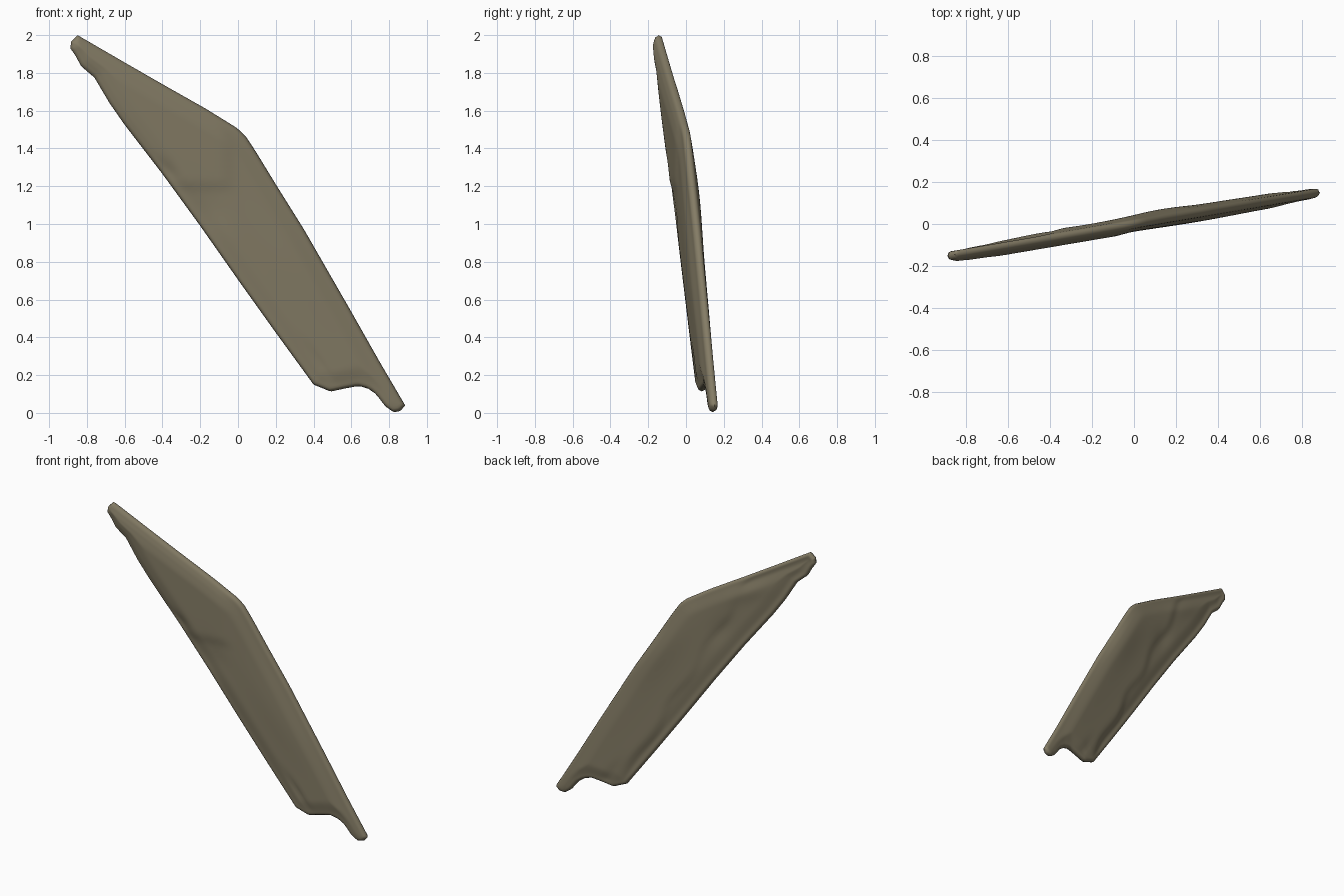
import bpy, bmesh, math
from mathutils import Vector

if "Cube" in bpy.data.objects:
    bpy.data.objects.remove(bpy.data.objects["Cube"])

# Four outline edges of the slab in the front view (x, z)
LEFT = [(-.887, 1.93), (-.86, 1.89), (-.83, 1.835), (-.76, 1.775), (-.68, 1.64), (-.6, 1.525),
        (-.4, 1.265), (-.2, .99), (0, .705), (.2, .425), (.4, .15)]
RIGHT = [(-.85, 2.0), (-.6, 1.855), (-.4, 1.74), (-.17, 1.61), (0, 1.505), (.04, 1.465), (.09, 1.39),
         (.2, 1.21), (.35, .97), (.6, .535), (.75, .27), (.885, .04)]
TOP = [(-.887, 1.93), (-.884, 1.965), (-.85, 2.0)]
BOTTOM = [(.4, .15), (.49, .113), (.57, .13), (.64, .143), (.69, .128), (.73, .1), (.78, .035),
          (.825, .003), (.86, .01), (.885, .04)]


def sampler(points):
    """Return a function giving the point at fraction t along a polyline."""
    pts = [Vector(p) for p in points]
    lens = [(b - a).length for a, b in zip(pts, pts[1:])]
    total = sum(lens)

    def at(t):
        d = t * total
        for a, b, l in zip(pts, pts[1:], lens):
            if d <= l:
                return a.lerp(b, d / l)
            d -= l
        return pts[-1].copy()
    return at


left, right, top, bottom = map(sampler, (LEFT, RIGHT, TOP, BOTTOM))
outline = [Vector(p) for p in LEFT + BOTTOM[1:] + RIGHT[-2::-1] + TOP[1:2]]
segments = list(zip(outline, outline[1:] + outline[:1]))


def coons(u, v):
    """Blend the four edges into a sheet; u runs across, v runs down."""
    ruled = left(v).lerp(right(v), u) + top(u).lerp(bottom(u), v)
    corners = left(0).lerp(right(0), u).lerp(left(1).lerp(right(1), u), v)
    return ruled - corners


def edge_distance(p):
    best = 9
    for a, b in segments:
        d = b - a
        t = max(0, min(1, (p - a).dot(d) / d.length_squared))
        best = min(best, (p - a - d * t).length)
    return best


def smooth(a, b, x):
    t = max(0, min(1, (x - a) / (b - a)))
    return t * t * (3 - 2 * t)


def bump(p, x, z, long, wide, angle, height):
    """Soft oval swelling or hollow."""
    d = p - Vector((x, z))
    c, s = math.cos(angle), math.sin(angle)
    return height * math.exp(-((d.x * c + d.y * s) / long) ** 2 - ((d.y * c - d.x * s) / wide) ** 2)


# Bumps and hollows: x, z, length, width, angle, height
GRAIN = math.radians(-55)
FRONT = [(-.15, 1.08, .12, .07, GRAIN, -.007), (.3, .75, .4, .1, GRAIN, .006),
         (.43, .27, .12, .018, GRAIN, -.008), (-.37, 1.27, .07, .04, GRAIN, -.012)]
BACK = [(.15, 1.15, .3, .1, GRAIN, .014), (.4, .7, .4, .1, GRAIN, .004),
        (-.25, 1.35, .12, .06, GRAIN, -.008), (-.45, 1.65, .15, .05, -.5, .007),
        (.5, .2, .12, .03, GRAIN, -.006)]


def thickness(p, front):
    d = edge_distance(p)
    rim = .021 * math.sqrt(max(0, 1 - (1 - min(d / .022, 1)) ** 2))
    body = .014 * smooth(.01, .11, d)
    relief = sum(bump(p, *b) for b in (FRONT if front else BACK))
    if front:   # raised flake on the upper front with a broken lower lip
        relief += .008 * smooth(1.17, 1.23, p.y) * smooth(.0, -.1, p.x)
    else:       # stepped break along the long edge of the back
        relief -= .009 * smooth(.02, -.04, p.x + .55 * (p.y - 1.2) + .14 + .02 * math.sin(14 * p.y))
    return rim + body + relief * smooth(0, .05, d)


# Slab: front and back sheets sharing one rim
NU, NV = 36, 96
ease = lambda t: .35 * t + .65 * (.5 - .5 * math.cos(math.pi * t))
bm = bmesh.new()
grids = {True: {}, False: {}}
for j in range(NV + 1):
    for i in range(NU + 1):
        p = coons(ease(i / NU), ease(j / NV))
        mid = .17 * p.x
        if i in (0, NU) or j in (0, NV):
            grids[True][i, j] = grids[False][i, j] = bm.verts.new((p.x, mid, p.y))
        else:
            for front in (True, False):
                t = thickness(p, front)
                grids[front][i, j] = bm.verts.new((p.x, mid - t if front else mid + t, p.y))
for front, g in grids.items():
    for j in range(NV):
        for i in range(NU):
            quad = [g[i, j], g[i, j + 1], g[i + 1, j + 1], g[i + 1, j]]
            bm.faces.new(quad if front else quad[::-1])
bmesh.ops.recalc_face_normals(bm, faces=bm.faces)

mesh = bpy.data.meshes.new("stone_slab")
bm.to_mesh(mesh)
bm.free()
slab = bpy.data.objects.new("stone_slab", mesh)
bpy.context.collection.objects.link(slab)
stone = bpy.data.materials.new("stone")
stone.diffuse_color = (.23, .20, .13, 1)
stone.use_nodes = True
stone.node_tree.nodes["Principled BSDF"].inputs["Base Color"].default_value = stone.diffuse_color
mesh.materials.append(stone)
bpy.context.view_layer.objects.active = slab
slab.select_set(True)
bpy.ops.object.shade_smooth_by_angle(angle=math.radians(60))
